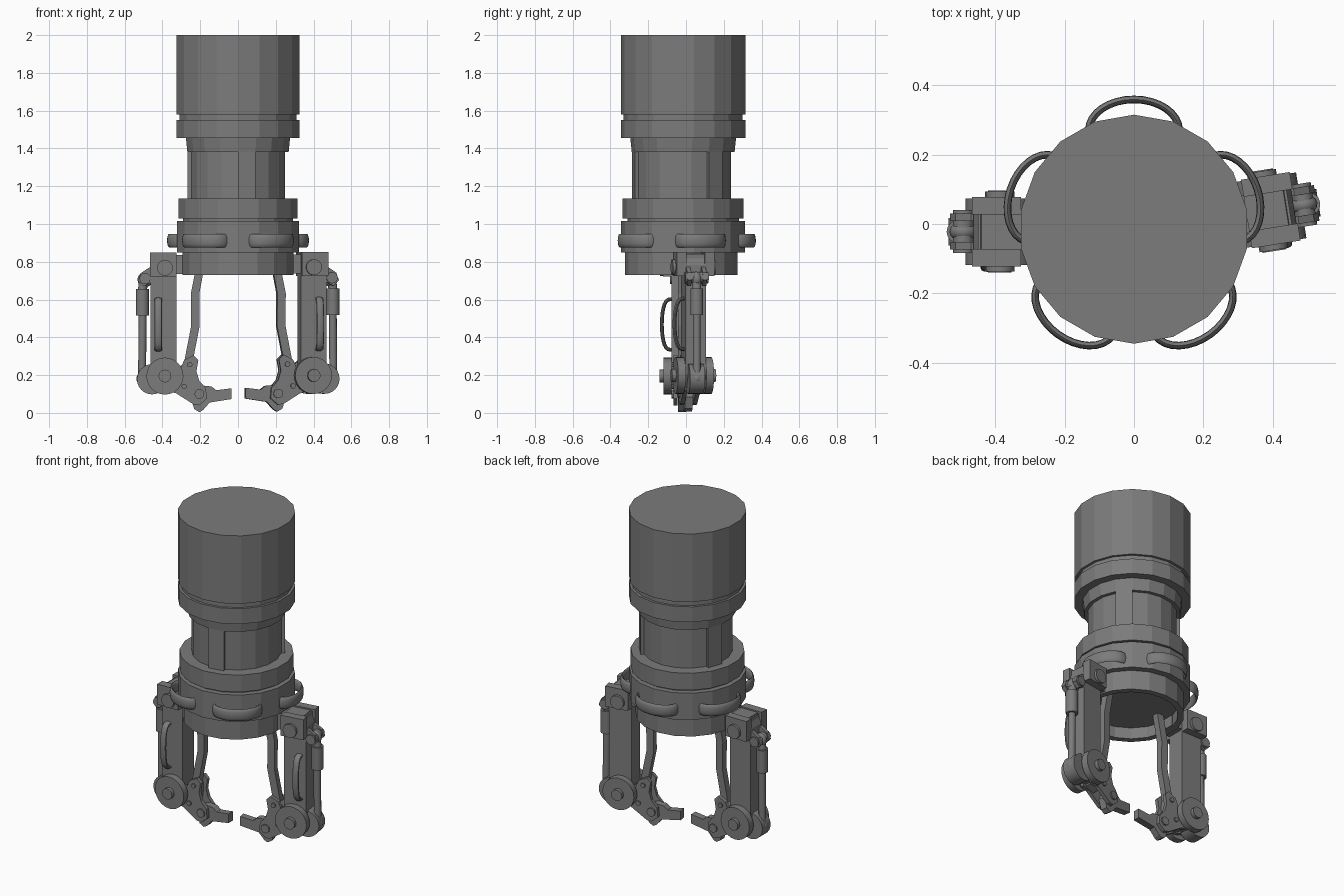
import bpy, bmesh, math
from mathutils import Matrix, Vector

if "Cube" in bpy.data.objects:
    bpy.data.objects.remove(bpy.data.objects["Cube"])

grey = bpy.data.materials.new("dark_grey")
grey.diffuse_color = (0.2, 0.2, 0.2, 1)
grey.use_nodes = True
grey.node_tree.nodes["Principled BSDF"].inputs["Base Color"].default_value = grey.diffuse_color
CY = -0.015          # y of the body axis


def finish(name, bm, matrix=None, smooth=False):
    """Turn a bmesh into a named object."""
    if matrix:
        bm.transform(matrix)
    bmesh.ops.recalc_face_normals(bm, faces=bm.faces)
    me = bpy.data.meshes.new(name)
    bm.to_mesh(me)
    bm.free()
    me.materials.append(grey)
    if smooth:
        me.polygons.foreach_set("use_smooth", [True] * len(me.polygons))
        me.set_sharp_from_angle(angle=math.radians(32))
    ob = bpy.data.objects.new(name, me)
    bpy.context.collection.objects.link(ob)
    return ob


def lathe(name, profile, cy=CY, sides=18):
    """Revolve (radius, z) points; radius 0 closes the ends."""
    bm = bmesh.new()
    rings = []
    for r, z in profile:
        if r == 0:
            rings.append([bm.verts.new((0, cy, z))])
            continue
        ring = []
        for i in range(sides):
            a = math.pi / 2 + math.tau * i / sides
            ring.append(bm.verts.new((r * math.cos(a), cy + r * math.sin(a), z)))
        rings.append(ring)
    for a, b in zip(rings, rings[1:]):
        for i in range(sides):
            j = (i + 1) % sides
            quad = [a[i % len(a)], a[j % len(a)], b[j % len(b)], b[i % len(b)]]
            bm.faces.new(list(dict.fromkeys(quad)))
    return finish(name, bm)


def prism(name, pts, v0, v1, matrix, mirror=False, smooth=False):
    """Extrude an (x, z) outline from y=v0 to y=v1, optionally on both sides."""
    bm = bmesh.new()
    for s in ((1, -1) if mirror else (1,)):
        a = [bm.verts.new((x, s * v0, z)) for x, z in pts]
        b = [bm.verts.new((x, s * v1, z)) for x, z in pts]
        bm.faces.new(a)
        bm.faces.new(b)
        for i in range(len(pts)):
            j = (i + 1) % len(pts)
            bm.faces.new((a[i], a[j], b[j], b[i]))
    return finish(name, bm, matrix, smooth)


def circle(x, z, r, n=24):
    return [(x + r * math.cos(math.tau * i / n), z + r * math.sin(math.tau * i / n))
            for i in range(n)]


def rect(x0, x1, z0, z1):
    return [(x0, z0), (x1, z0), (x1, z1), (x0, z1)]


def sweep(name, path, wide, half_wide, half_thin, matrix, n=12):
    """Sweep an oval section along a path; wide is the section's long axis."""
    bm = bmesh.new()
    path = [Vector(p) for p in path]
    wide = Vector(wide)
    rings = []
    for i, p in enumerate(path):
        t = path[min(i + 1, len(path) - 1)] - path[max(i - 1, 0)]
        nrm = t.cross(wide).normalized()
        rings.append([bm.verts.new(p + wide * half_wide * math.cos(math.tau * k / n)
                                   + nrm * half_thin * math.sin(math.tau * k / n))
                      for k in range(n)])
    for a, b in zip(rings, rings[1:]):
        for k in range(n):
            bm.faces.new((a[k], a[(k + 1) % n], b[(k + 1) % n], b[k]))
    bm.faces.new(rings[0])
    bm.faces.new(rings[-1])
    return finish(name, bm, matrix, True)


def ball(name, x, z, r, matrix, squash=1):
    bm = bmesh.new()
    bmesh.ops.create_uvsphere(bm, u_segments=16, v_segments=10, radius=r)
    bm.transform(Matrix.Translation((x, 0, z)) @ Matrix.Diagonal((1, squash, 1, 1)))
    return finish(name, bm, matrix, True)


# --- body: stacked faceted rings and the hollow lower rim
lathe("upper_body", [(0, 2), (.33, 2), (.33, 1.58), (.315, 1.58), (.315, 1.55),
                     (.33, 1.55), (.33, 1.455), (.28, 1.455), (.272, 1.38),
                     (.252, 1.38), (.252, 1.135), (.32, 1.135), (.32, 1.03),
                     (.295, 1.03), (.295, 1.015), (.328, 1.015), (.328, .85), (0, .85)])
lathe("lower_rim", [(0, .86), (.298, .86), (.298, .73), (.262, .73),
                    (.262, .80), (0, .80)], cy=-.025)

# --- three ribs, each one facet wide, on the waist
for start in (270, 30, 150):
    bm = bmesh.new()
    corners = [(r, math.radians(start + d)) for r, d in
               ((.235, 0), (.272, 0), (.272, 20), (.235, 20))]
    lo, hi = ([bm.verts.new((r * math.cos(a), CY + r * math.sin(a), z))
               for r, a in corners] for z in (1.13, 1.385))
    bm.faces.new(lo)
    bm.faces.new(hi)
    for i in range(4):
        j = (i + 1) % 4
        bm.faces.new((lo[i], lo[j], hi[j], hi[i]))
    finish("waist_rib", bm)

# --- five curved grab loops around the body
loop = [(.285 + .089 * math.sin(math.pi * i / 16), .13 * math.cos(math.pi * i / 16), .912)
        for i in range(17)]
for k in range(5):
    m = Matrix.Translation((0, CY, 0)) @ Matrix.Rotation(math.radians(18 + 72 * k), 4, 'Z')
    sweep("body_loop", loop, (0, 0, 1), .036, .011, m)


def arm(side, m):
    """One gripper arm, built pointing along +x."""
    n = side + "_"
    # shoulder bracket
    prism(n + "bracket_cheek", rect(.325, .467, .722, .848), .05, .1, m, True)
    prism(n + "bracket_core", rect(.25, .45, .735, .835), -.055, .055, m)
    prism(n + "bracket_bolt", circle(.387, .768, .042, 16), .095, .115, m, True, True)
    # main arm beam
    prism(n + "arm_beam", [(.325, .84), (.325, .2), (.36, .13), (.42, .13),
                           (.463, .2), (.463, .78), (.44, .84)], -.055, .055, m)
    # elbow discs and hubs
    prism(n + "elbow_disc", circle(.387, .195, .098), .055, .096, m, True, True)
    prism(n + "elbow_hub", circle(.387, .195, .034, 12), .09, .118, m, True, True)
    prism(n + "rear_elbow", circle(.455, .178, .08), -.04, .04, m, False, True)
    # piston behind the arm
    prism(n + "piston_lug", [(.44, .76), (.47, .77), (.515, .74), (.53, .70),
                             (.50, .67), (.44, .70)], .03, .052, m, True)
    prism(n + "piston_pin", circle(.492, .712, .03, 12), -.062, .062, m, False, True)
    ball(n + "piston_top_joint", .492, .705, .04, m, .75)
    sweep(n + "piston_rod", [(.508, 0, .17), (.505, 0, .53)], (0, 1, 0), .021, .021, m)
    sweep(n + "piston_sleeve", [(.506, 0, .515), (.506, 0, .655)], (0, 1, 0), .034, .034, m, 16)
    sweep(n + "piston_neck", [(.506, 0, .65), (.498, 0, .71)], (0, 1, 0), .024, .024, m)
    ball(n + "piston_foot", .502, .18, .036, m)
    # grab loop on the front of the arm
    bar = [(.422, -.05 - .056 * math.sin(math.pi * i / 14) ** .6,
            .468 + .135 * math.cos(math.pi * i / 14)) for i in range(15)]
    sweep(n + "arm_loop", bar, (1, 0, 0), .02, .01, m)
    # thin inner link from the rim down to the finger
    prism(n + "inner_link", [(.17, .81), (.188, .72), (.205, .63), (.203, .46),
                             (.24, .27), (.285, .27), (.248, .46), (.25, .63),
                             (.232, .72), (.215, .81)], -.02, .02, m)
    # finger: two side plates, a core and the tip
    prism(n + "finger_plate", [(.235, .305), (.285, .28), (.31, .22), (.385, .15),
                               (.38, .115), (.33, .105), (.235, .045), (.205, .04),
                               (.165, .075), (.17, .13), (.205, .17), (.22, .22),
                               (.21, .28)], .023, .045, m, True)
    prism(n + "finger_core", [(.245, .29), (.28, .27), (.36, .2), (.36, .12),
                              (.30, .10), (.24, .17), (.235, .24)], -.024, .024, m)
    prism(n + "finger_tip", [(.035, .13), (.035, .073), (.15, .055), (.185, .015),
                             (.205, .004), (.232, .02), (.25, .08), (.23, .13),
                             (.19, .145), (.14, .14), (.115, .12)], -.021, .021, m)
    for x, z, r in ((.205, .10, .026), (.255, .255, .014), (.285, .14, .014)):
        prism(n + "finger_bolt", circle(x, z, r, 10), .044, .054, m, True, True)


# --- left arm is mirrored, right arm is swung slightly backwards
base = Matrix.Translation((0, -.022, 0))
arm("left", base @ Matrix.Diagonal((-1, 1, 1, 1)))
arm("right", Matrix.Translation((.003, -.022, .003)) @ Matrix.Rotation(math.radians(9), 4, 'Z'))
